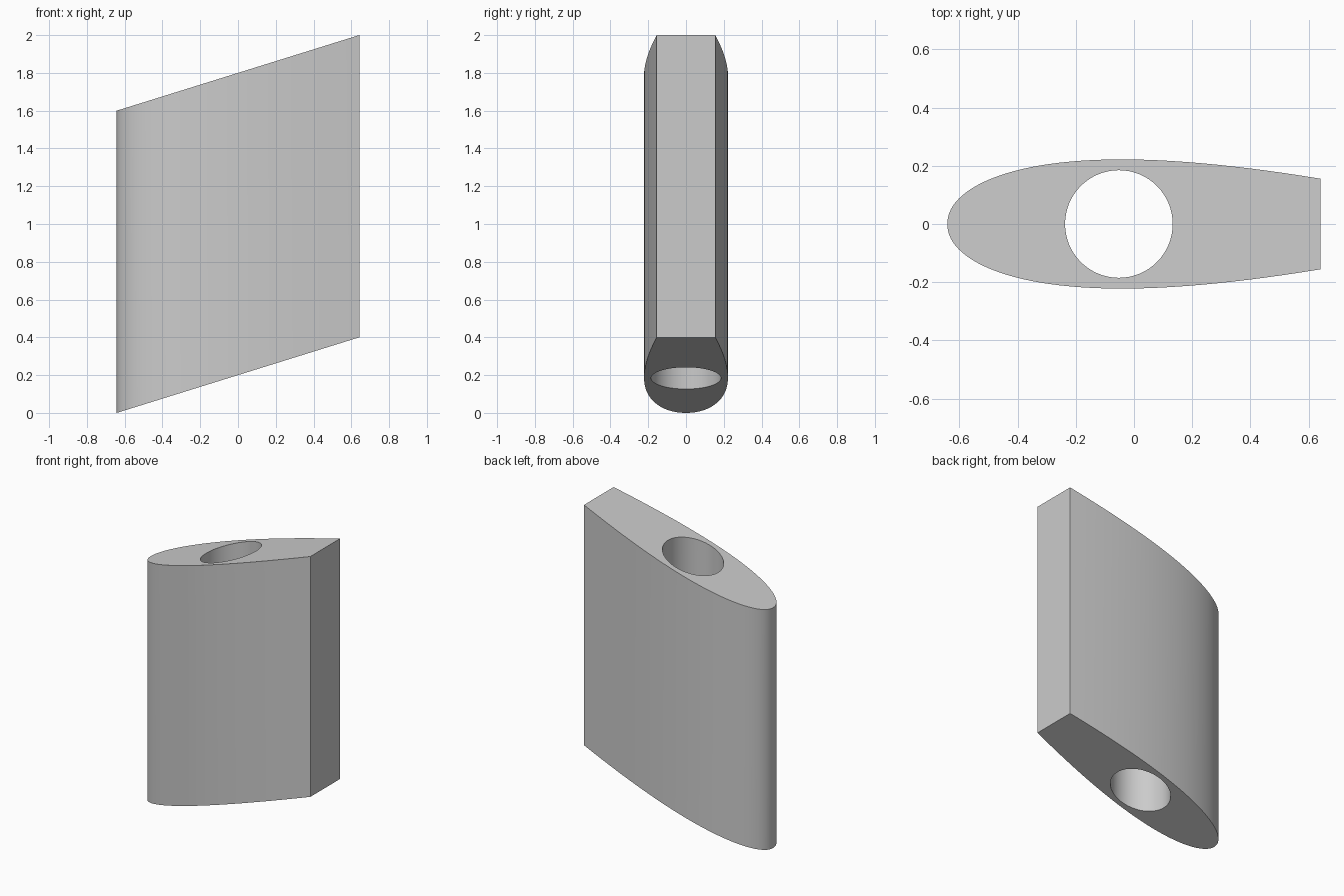
import bpy
import bmesh
from math import cos, sin, pi, sqrt, radians

if "Cube" in bpy.data.objects:
    bpy.data.objects.remove(bpy.data.objects["Cube"], do_unlink=True)

HALF = 0.642       # half of the section length
CHORD = 2.0        # full foil chord before the tail is cut off
THICK = 0.222      # thickness ratio
HEIGHT = 1.6
RISE = 0.4         # height gained from nose to tail
HOLE_X, HOLE_R = -0.052, 0.185
STEPS = 40


def half_thickness(u):
    """Symmetric foil thickness at fraction u of the chord."""
    return 5 * THICK * CHORD * (0.2969 * sqrt(u) - 0.126 * u - 0.3516 * u**2
                                + 0.2843 * u**3 - 0.1015 * u**4)


def add_loop(bm, points):
    """Closed ring of edges in the sheared base plane."""
    verts = [bm.verts.new((x, y, RISE * (x + HALF) / (2 * HALF))) for x, y in points]
    return [bm.edges.new((v, verts[i - 1])) for i, v in enumerate(verts)]


# Foil outline, with points packed towards the rounded nose
upper = []
for i in range(STEPS + 1):
    d = 2 * HALF * (i / STEPS) ** 2
    upper.append((d - HALF, half_thickness(d / CHORD)))
outline = upper + [(x, -y) for x, y in reversed(upper[1:])]
hole = [(HOLE_X + HOLE_R * cos(2 * pi * i / 64), HOLE_R * sin(2 * pi * i / 64))
        for i in range(64)]

# Fill the base around the hole, then extrude it straight up
bm = bmesh.new()
edges = add_loop(bm, outline) + add_loop(bm, hole)
bmesh.ops.triangle_fill(bm, edges=edges, use_beauty=True)
base = list(bm.faces)
top = bmesh.ops.extrude_face_region(bm, geom=base, use_keep_orig=True)["geom"]
bmesh.ops.translate(bm, vec=(0, 0, HEIGHT),
                    verts=[g for g in top if isinstance(g, bmesh.types.BMVert)])
bmesh.ops.recalc_face_normals(bm, faces=bm.faces)

# Merge the flat caps' triangles where possible
bmesh.ops.dissolve_limit(bm, angle_limit=radians(0.1), verts=[],
                         edges=[e for e in bm.edges if e.is_manifold])

mesh = bpy.data.meshes.new("foil_strut")
bm.to_mesh(mesh)
bm.free()
strut = bpy.data.objects.new("foil_strut", mesh)
bpy.context.collection.objects.link(strut)

# Plain grey material
grey = bpy.data.materials.new("light grey")
grey.use_nodes = True
colour = (0.6, 0.6, 0.6, 1)
grey.diffuse_color = colour
grey.node_tree.nodes["Principled BSDF"].inputs["Base Color"].default_value = colour
mesh.materials.append(grey)

# Smooth curved walls, sharp rims and tail
bpy.ops.object.select_all(action="DESELECT")
strut.select_set(True)
bpy.context.view_layer.objects.active = strut
bpy.ops.object.shade_smooth_by_angle(angle=radians(30))
